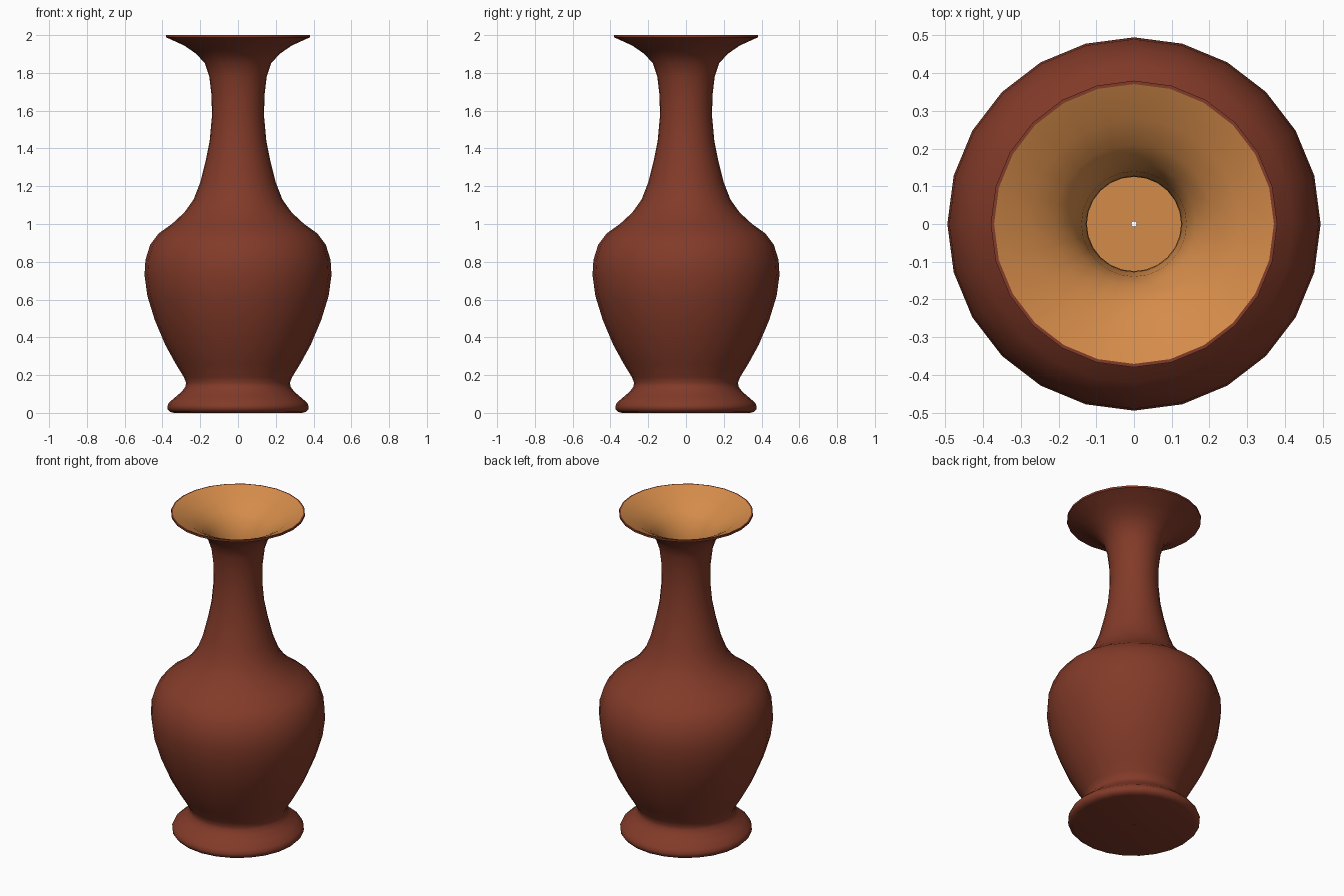
import bpy, bmesh, math
from mathutils import Vector

cube = bpy.data.objects.get("Cube")
if cube:
    bpy.data.objects.remove(cube, do_unlink=True)

SIDES = 24
WALL = 0.013
HOLE = 0.007


def material(name, rgb):
    m = bpy.data.materials.new(name)
    m.use_nodes = True
    m.diffuse_color = (*rgb, 1)
    m.node_tree.nodes["Principled BSDF"].inputs["Base Color"].default_value = (*rgb, 1)
    return m


def lathe(name, profile, mat):
    """Revolve a (radius, height) profile about z, facing left of its direction."""
    bm = bmesh.new()
    rings = []
    for r, z in profile:
        angles = [math.tau * i / SIDES for i in range(SIDES)]
        rings.append([bm.verts.new((r * math.cos(a), r * math.sin(a), z)) for a in angles])
    for low, high in zip(rings, rings[1:]):
        for i in range(SIDES):
            j = (i + 1) % SIDES
            bm.faces.new((low[i], low[j], high[j], high[i]))
    mesh = bpy.data.meshes.new(name)
    bm.to_mesh(mesh)
    bm.free()
    mesh.materials.append(mat)
    obj = bpy.data.objects.new(name, mesh)
    bpy.context.collection.objects.link(obj)
    bpy.ops.object.select_all(action="DESELECT")
    obj.select_set(True)
    bpy.context.view_layer.objects.active = obj
    bpy.ops.object.shade_smooth_by_angle(angle=math.radians(40))
    return obj


def inset(profile, distance):
    """Move a profile inward along its own normals."""
    pts = [Vector(p) for p in profile]
    result = []
    for i, p in enumerate(pts):
        along = (pts[min(i + 1, len(pts) - 1)] - pts[max(i - 1, 0)]).normalized()
        result.append((p.x - along.y * distance, p.y + along.x * distance))
    return result


clay = material("brown clay", (0.225, 0.043, 0.022))
glaze = material("tan glaze", (0.66, 0.26, 0.068))

# Outer silhouette: rounded foot, belly, neck and flared mouth
foot = [(0.34, 0), (0.36, 0.006), (0.373, 0.02), (0.374, 0.036), (0.365, 0.055),
        (0.33, 0.085), (0.295, 0.115), (0.278, 0.14), (0.275, 0.16)]
body = [(0.287, 0.19), (0.33, 0.26), (0.385, 0.36), (0.44, 0.49), (0.48, 0.62),
        (0.495, 0.73), (0.49, 0.81), (0.465, 0.89), (0.42, 0.95), (0.35, 1.0),
        (0.285, 1.06), (0.235, 1.13), (0.2, 1.22), (0.17, 1.34), (0.15, 1.44),
        (0.138, 1.57), (0.14, 1.68), (0.152, 1.78), (0.175, 1.85), (0.22, 1.9),
        (0.285, 1.945), (0.38, 1.988)]
rim = [(0.38, 2.0), (0.371, 2.0)]

lathe("vase_outside", [(HOLE, 0)] + foot + body + rim, clay)

# Glazed lining: follows the wall, with a flat floor and a small drain hole
wall = inset(foot[3:] + body, WALL)
wall[-1] = rim[-1]
floor = wall[0][1]
lining = wall[::-1] + [(HOLE, floor)]
lathe("vase_lining", lining, glaze)

# Wall of the drain hole
lathe("drain_hole", [(HOLE, floor), (HOLE, 0)], clay)
